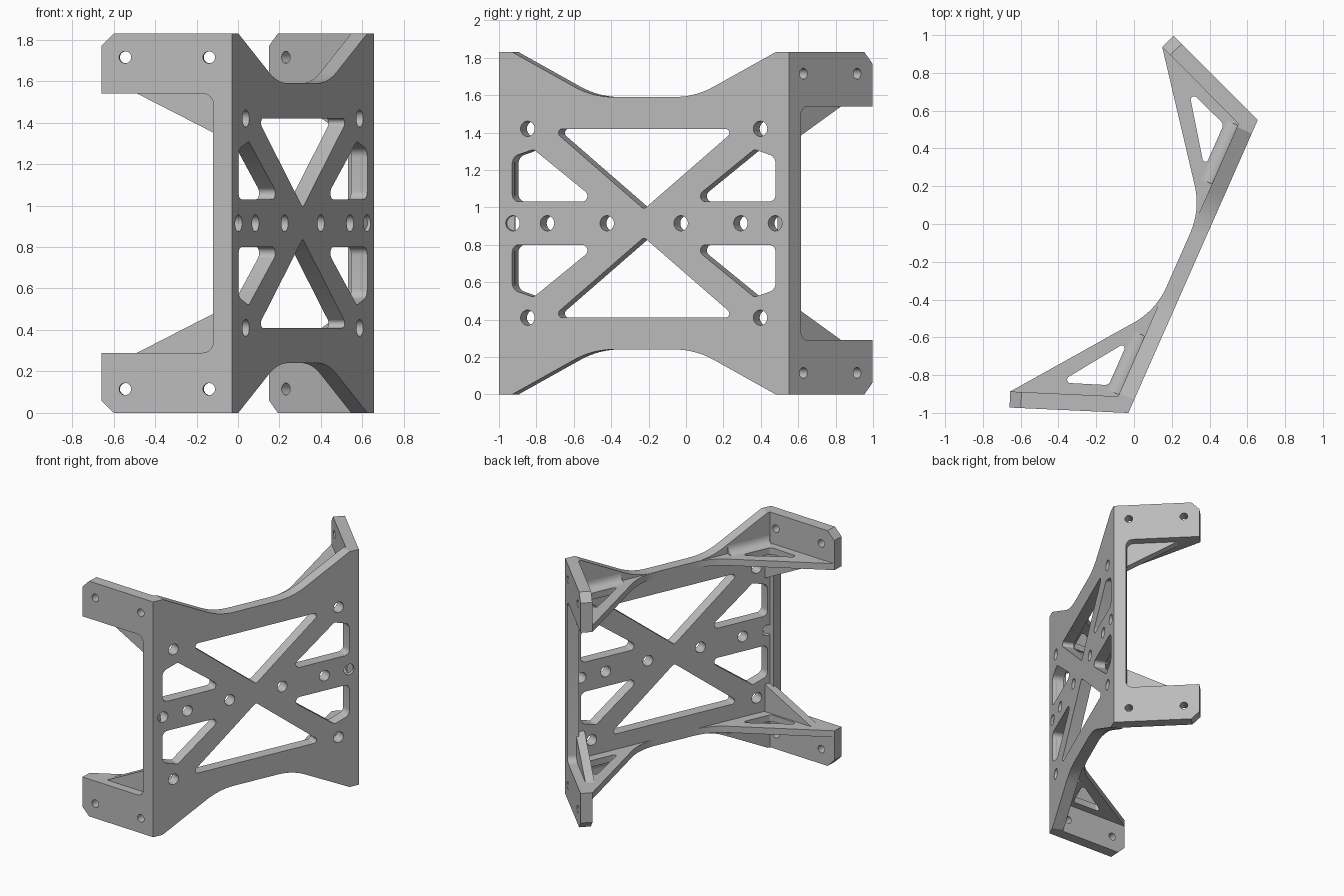
import bpy, bmesh, math
from mathutils import Matrix, Vector

cube = bpy.data.objects.get("Cube")
if cube:
    bpy.data.objects.remove(cube, do_unlink=True)

GREY = (0.5, 0.5, 0.5, 1)
mat = bpy.data.materials.new("metal grey")
mat.use_nodes = True
mat.diffuse_color = GREY
mat.node_tree.nodes["Principled BSDF"].inputs["Base Color"].default_value = GREY

# Main dimensions
H = 1.83            # height
MID = H / 2
HALF = 0.8475       # half length of the main plate
T = 0.085           # sheet thickness
REACH = 0.63        # flange length
SHELF = 1.54        # underside of the upper flange and gusset
WAIST = 1.59        # plate top at its waist

# Plate frame: along the plate, inward from its outer face, up
U = Vector((0.404, 0.915, 0)).normalized()
N = Vector((-U.y, U.x, 0))
Z = Vector((0, 0, 1))
CENTRE = Vector((0.3125, -0.225, 0))


def rounded(points, steps=8):
    """Outline with filleted corners; a point is (x, y) or (x, y, radius)."""
    out = []
    for i, p in enumerate(points):
        v = Vector(p[:2])
        if len(p) == 2:
            out.append(v)
            continue
        a = (Vector(points[i - 1][:2]) - v).normalized()
        b = (Vector(points[(i + 1) % len(points)][:2]) - v).normalized()
        half = a.angle(b) / 2
        c = v + (a + b).normalized() * p[2] / math.sin(half)
        reach = p[2] / math.tan(half)
        start, end = v + a * reach - c, v + b * reach - c
        turn = start.angle_signed(end)
        for k in range(steps + 1):
            out.append(c + Matrix.Rotation(-turn * k / steps, 2) @ start)
    return out


def circle(x, y, r, n=24):
    return [Vector((x + r * math.cos(2 * math.pi * k / n),
                    y + r * math.sin(2 * math.pi * k / n))) for k in range(n)]


def sheet(name, loops, origin, a, b, c, low, high):
    """Fill the loops (outline and holes) on axes a, b; extrude along c."""
    curve = bpy.data.curves.new(name, "CURVE")
    curve.dimensions = "2D"
    curve.fill_mode = "BOTH"
    curve.extrude = (high - low) / 2
    for loop in loops:
        s = curve.splines.new("POLY")
        s.points.add(len(loop) - 1)
        for pt, v in zip(s.points, loop):
            pt.co = (v[0], v[1], 0, 1)
        s.use_cyclic_u = True
    temp = bpy.data.objects.new(name + "_outline", curve)
    bpy.context.collection.objects.link(temp)
    bpy.context.view_layer.update()
    mesh = bpy.data.meshes.new_from_object(
        temp.evaluated_get(bpy.context.evaluated_depsgraph_get()))
    bpy.data.objects.remove(temp, do_unlink=True)
    bm = bmesh.new()
    bm.from_mesh(mesh)
    mid = (low + high) / 2
    for v in bm.verts:
        x, y, z = v.co
        v.co = origin + a * x + b * y + c * (z + mid)
    bmesh.ops.remove_doubles(bm, verts=bm.verts, dist=0.0001)
    bmesh.ops.recalc_face_normals(bm, faces=bm.faces)
    bm.to_mesh(mesh)
    bm.free()
    mesh.materials.clear()
    mesh.materials.append(mat)
    obj = bpy.data.objects.new(name, mesh)
    bpy.context.collection.objects.link(obj)
    bpy.ops.object.select_all(action="DESELECT")
    obj.select_set(True)
    bpy.context.view_layer.objects.active = obj
    bpy.ops.object.shade_smooth_by_angle(angle=math.radians(25))
    return obj


def flip_z(points):
    return [(p[0], H - p[1], *p[2:]) for p in points]


def flip_x(points):
    return [(-p[0], *p[1:]) for p in points]


# Main plate: waisted outline with truss openings and bolt holes
top = [(HALF, H), (0.77, H), (0.30, WAIST, 0.5),
       (-0.30, WAIST, 0.5), (-0.77, H), (-HALF, H)]
loops = [rounded(top + flip_z(top)[::-1])]
big = [(0, 0.99, 0.02), (0.54, 1.42, 0.022), (-0.54, 1.42, 0.022)]
small = [(0.27, 1.03, 0.03), (0.77, 1.03, 0.04), (0.77, 1.27, 0.05),
         (0.645, 1.31, 0.02)]
for flip in (list, flip_z):
    loops.append(rounded(flip(big)))
    for side in (list, flip_x):
        loops.append(rounded(flip(side(small))))
for sx in (-1, 1):
    loops += [circle(sx * x, MID, 0.041) for x in (0.216, 0.565, 0.767)]
    loops += [circle(sx * 0.68, z, 0.041) for z in (0.41, 1.42)]
sheet("main_plate", loops, CENTRE, U, Z, N, 0, T)

# Flange outline: two tabs joined by a narrow web
tab = [(0, H), (REACH - 0.06, H), (REACH, H - 0.06),
       (REACH, SHELF), (0.09, SHELF, 0.05)]
flange = [rounded(tab + flip_z(tab)[::-1])]
flange += [circle(f, z, 0.029) for f in (0.11, 0.515) for z in (0.115, H - 0.115)]

# Gusset outline in plan, with its triangular window
gusset = [rounded([(0.1, 0.04), (0.1, T), (0.29, T, 0.4), (0.995, 0.617),
                   (1.03, 0.60), (0.82, 0.055)]),
          rounded([(0.848, 0.40, 0.018), (0.50, 0.155, 0.015),
                   (0.755, 0.155, 0.03)])]
# Stiffener under the gusset, against the flange
fin = [(0.05, SHELF + 0.02), (0.50, SHELF + 0.02), (0.46, SHELF), (0.05, 1.33)]
# Hollow fillet between plate and gusset
R = 0.06
cove = [(T - 0.02, WAIST - 0.02), (T + R, WAIST - 0.02)]
cove += [(T + R - R * math.sin(k * math.pi / 12),
          WAIST + R - R * math.cos(k * math.pi / 12)) for k in range(7)]
cove.append((T - 0.02, WAIST + R))

for sx, end in ((1, "left"), (-1, "right")):
    along = U * sx
    corner = CENTRE + along * HALF
    out = along * 0.362 + N * 0.932
    inward = along * -0.932 + N * 0.362
    sheet(end + "_flange", flange, corner, out, Z, inward, 0, T)
    for level, flip in (("upper", list), ("lower", flip_z)):
        name = level + "_" + end
        lo, hi = (SHELF, WAIST) if level == "upper" else (H - WAIST, H - SHELF)
        sheet(name + "_gusset", gusset, CENTRE, along, N, Z, lo, hi)
        sheet(name + "_stiffener", [flip(fin)], corner, out, Z, inward,
              T - 0.02, T + 0.045)
        sheet(name + "_fillet", [flip(cove)], CENTRE, N, Z, along, 0.44, 0.78)
